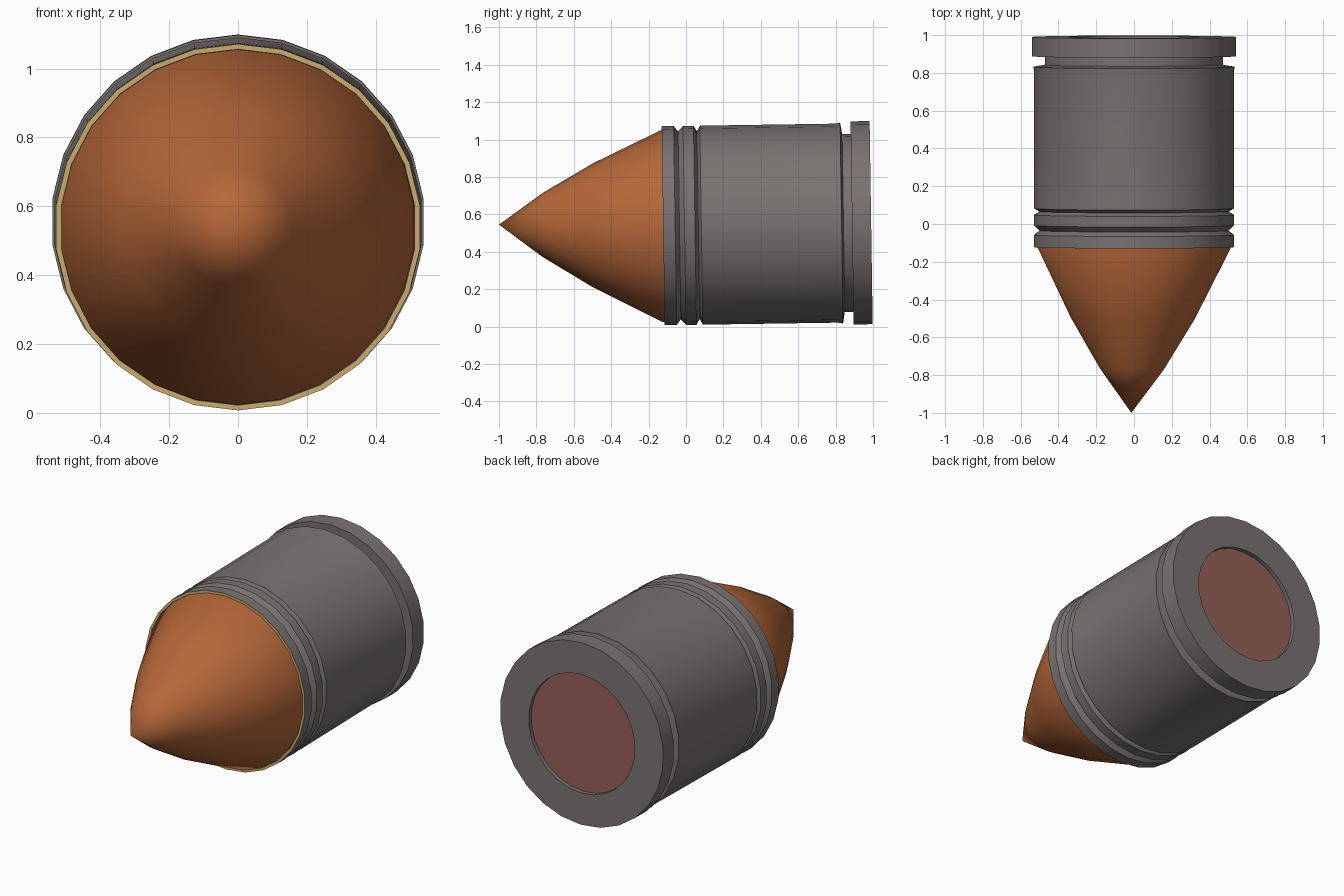
import bpy, bmesh, math
from mathutils import Matrix, Vector

cube = bpy.data.objects.get("Cube")
if cube:
    bpy.data.objects.remove(cube, do_unlink=True)

SIDES = 26


def material(name, rgb):
    m = bpy.data.materials.new(name)
    m.use_nodes = True
    m.diffuse_color = (*rgb, 1)
    m.node_tree.nodes["Principled BSDF"].inputs["Base Color"].default_value = (*rgb, 1)
    return m


steel = material("grey steel", (0.19, 0.17, 0.165))
brass = material("pale brass", (0.60, 0.42, 0.16))
copper = material("copper", (0.46, 0.135, 0.04))
primer_red = material("dull red", (0.30, 0.115, 0.095))


def lathe(name, profile, mats, centre, tilt=0.0, turn=0.0, sharp=30):
    """Spin (y, radius) points around the y axis."""
    bm = bmesh.new()
    rings = []
    for y, r in profile:
        if r == 0:
            rings.append([bm.verts.new((0, y, 0))] * SIDES)
            continue
        angles = [2 * math.pi * i / SIDES for i in range(SIDES)]
        rings.append([bm.verts.new((r * math.sin(a), y, r * math.cos(a))) for a in angles])
    for a, b in zip(rings, rings[1:]):
        for i in range(SIDES):
            j = (i + 1) % SIDES
            bm.faces.new(dict.fromkeys((a[i], a[j], b[j], b[i])))
    bmesh.ops.recalc_face_normals(bm, faces=bm.faces)
    mesh = bpy.data.meshes.new(name)
    bm.to_mesh(mesh)
    bm.free()
    for m in mats:
        mesh.materials.append(m)
    mesh.transform(Matrix.Translation(Vector(centre))
                   @ Matrix.Rotation(tilt, 4, 'X') @ Matrix.Rotation(turn, 4, 'Z'))
    obj = bpy.data.objects.new(name, mesh)
    bpy.context.collection.objects.link(obj)
    bpy.ops.object.select_all(action='DESELECT')
    obj.select_set(True)
    bpy.context.view_layer.objects.active = obj
    bpy.ops.object.shade_smooth_by_angle(angle=math.radians(sharp))
    return obj


# Grooved case: open mouth at the front, extractor rim and primer pocket at the back
TILT = 0.015
AXIS = (0, 0, 0.541)
case = lathe("case", [
    (-0.05, 0.505), (-0.122, 0.517), (-0.122, 0.532), (-0.058, 0.532), (-0.035, 0.502),
    (-0.008, 0.532), (0.048, 0.532), (0.066, 0.502), (0.082, 0.532), (0.805, 0.532),
    (0.832, 0.537), (0.842, 0.475), (0.888, 0.475), (0.888, 0.543), (0.99, 0.543),
    (0.99, 0.353), (0.955, 0.353)], [steel, brass], AXIS, TILT)

# Mouth lip in brass
for face in case.data.polygons:
    if face.normal.y < -0.95 and face.center.y < -0.1:
        face.material_index = 1

# Recessed primer disc
lathe("primer", [(0.94, 0.353), (0.965, 0.353), (0.965, 0)], [primer_red], AXIS, TILT)

# Pointed bullet seated in the mouth
lathe("bullet", [(-1, 0), (-0.765, 0.172), (-0.5, 0.33), (-0.122, 0.517), (-0.05, 0.505)],
      [copper], (0, 0, 0.54), -0.005, -0.014, 40)
